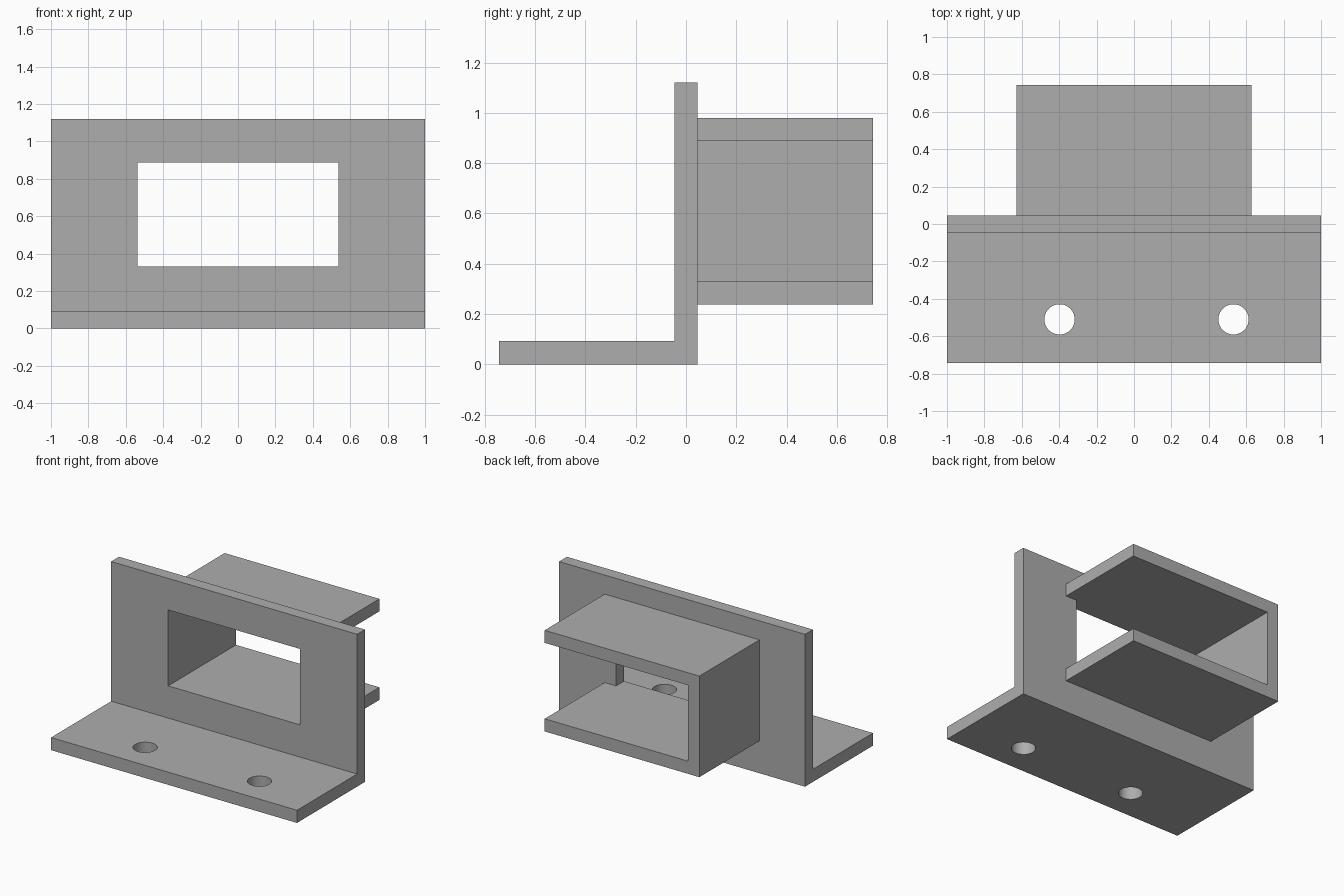
import bpy
import bmesh
from math import radians
from mathutils import Vector

if "Cube" in bpy.data.objects:
    bpy.data.objects.remove(bpy.data.objects["Cube"], do_unlink=True)

# Single plain grey material
GREY = (0.42, 0.42, 0.42, 1.0)
grey = bpy.data.materials.new("plain grey")
grey.use_nodes = True
grey.diffuse_color = GREY
grey.node_tree.nodes["Principled BSDF"].inputs["Base Color"].default_value = GREY

# Main dimensions
HALF_W, HALF_D, HEIGHT = 1.0, 0.743, 1.12
FRONT, BACK = -0.045, 0.046           # faces of the upright plate
THICK = 0.093
WIN_X, WIN_LOW, WIN_TOP = 0.536, 0.33, 0.888
CHAN_X, CHAN_LOW, CHAN_TOP = 0.629, 0.237, 0.98


def extrude_profile(name, points, offset):
    """Extrude a closed outline along an offset vector."""
    bm = bmesh.new()
    face = bm.faces.new([bm.verts.new(p) for p in points])
    extruded = bmesh.ops.extrude_face_region(bm, geom=[face])["geom"]
    verts = [g for g in extruded if isinstance(g, bmesh.types.BMVert)]
    bmesh.ops.translate(bm, verts=verts, vec=Vector(offset))
    bmesh.ops.recalc_face_normals(bm, faces=bm.faces[:])
    mesh = bpy.data.meshes.new(name)
    bm.to_mesh(mesh)
    bm.free()
    mesh.materials.append(grey)
    obj = bpy.data.objects.new(name, mesh)
    bpy.context.collection.objects.link(obj)
    return obj


def activate(obj):
    bpy.ops.object.select_all(action='DESELECT')
    obj.select_set(True)
    bpy.context.view_layer.objects.active = obj


def cut(target, cutter):
    """Subtract the cutter, then discard it."""
    cutter.hide_render = True
    mod = target.modifiers.new("cut", 'BOOLEAN')
    mod.operation, mod.solver, mod.object = 'DIFFERENCE', 'EXACT', cutter
    activate(target)
    bpy.ops.object.modifier_apply(modifier=mod.name)
    bpy.data.objects.remove(cutter, do_unlink=True)


# L-shaped bracket: base flange and upright plate
outline = [(-HALF_D, 0), (BACK, 0), (BACK, HEIGHT), (FRONT, HEIGHT),
           (FRONT, THICK), (-HALF_D, THICK)]
bracket = extrude_profile("angle_bracket", [(-HALF_W, y, z) for y, z in outline],
                          (2 * HALF_W, 0, 0))

# Rectangular window through the upright plate
window = [(-WIN_X, WIN_LOW), (WIN_X, WIN_LOW), (WIN_X, WIN_TOP), (-WIN_X, WIN_TOP)]
cut(bracket, extrude_profile("window_cutter", [(x, -0.2, z) for x, z in window],
                             (0, 0.4, 0)))

# Two bolt holes through the flange
for x in (-0.398, 0.532):
    bpy.ops.mesh.primitive_cylinder_add(vertices=48, radius=0.081, depth=0.4,
                                        location=(x, -0.51, 0))
    hole = bpy.context.object
    hole.name = "bolt_hole_cutter"
    hole.data.materials.append(grey)
    cut(bracket, hole)

activate(bracket)
bpy.ops.object.shade_smooth_by_angle(angle=radians(30))

# Rear channel: two shelves joined by one side wall, open on the left
channel = [(-CHAN_X, CHAN_LOW), (CHAN_X, CHAN_LOW), (CHAN_X, WIN_LOW),
           (-WIN_X, WIN_LOW), (-WIN_X, WIN_TOP), (CHAN_X, WIN_TOP),
           (CHAN_X, CHAN_TOP), (-CHAN_X, CHAN_TOP)]
extrude_profile("rear_channel", [(x, BACK, z) for x, z in channel],
                (0, HALF_D - BACK, 0))
